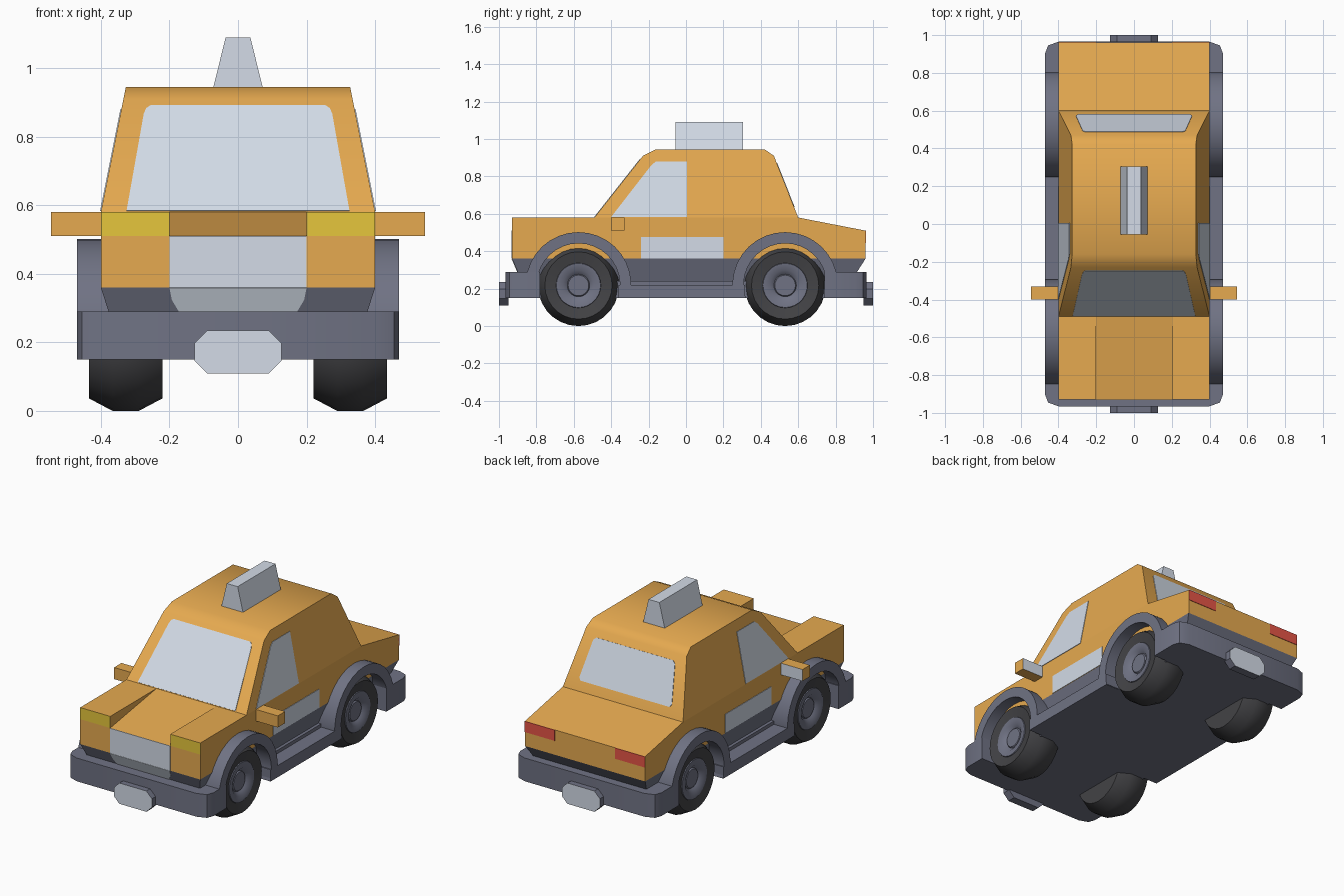
import bpy, bmesh, math
from mathutils import Vector

if "Cube" in bpy.data.objects:
    bpy.data.objects.remove(bpy.data.objects["Cube"])


def mat(name, r, g, b):
    m = bpy.data.materials.new(name)
    m.diffuse_color = (r, g, b, 1)
    m.use_nodes = True
    m.node_tree.nodes["Principled BSDF"].inputs["Base Color"].default_value = m.diffuse_color
    return m


ORANGE = mat("orange_paint", 0.79, 0.40, 0.08)
GREY = mat("dark_grey_trim", 0.162, 0.171, 0.231)
LIGHT = mat("pale_glass", 0.66, 0.72, 0.81)
BLACK = mat("tyre_black", 0.056, 0.056, 0.061)
YELLOW = mat("headlight_yellow", 0.79, 0.565, 0.045)
RED = mat("taillight_red", 0.79, 0.09, 0.062)


def build(name, rings, mats, rule=None, smooth=False, mirror=False):
    """Skin a list of equal-length closed 3D loops and cap both ends."""
    bm = bmesh.new()
    loops = [[bm.verts.new(p) for p in ring] for ring in rings]
    n = len(loops[0])
    for a, b in zip(loops, loops[1:]):
        for i in range(n):
            j = (i + 1) % n
            bm.faces.new((a[i], a[j], b[j], b[i]))
    bm.faces.new(loops[0][::-1])
    bm.faces.new(loops[-1])
    bmesh.ops.recalc_face_normals(bm, faces=bm.faces)
    for f in bm.faces:
        f.smooth = smooth
        if rule:
            f.material_index = rule(f)
    me = bpy.data.meshes.new(name)
    bm.to_mesh(me)
    bm.free()
    for m in mats:
        me.materials.append(m)
    if smooth:
        me.set_sharp_from_angle(angle=math.radians(35))
    ob = bpy.data.objects.new(name, me)
    bpy.context.collection.objects.link(ob)
    if mirror:
        ob.modifiers.new("mirror", 'MIRROR').use_mirror_merge = False
    return ob


def side_prism(name, yz, x0, x1, mats, **kw):
    return build(name, [[(x, y, z) for y, z in yz] for x in (x0, x1)], mats, **kw)


def box(name, x, y, z, mats, **kw):
    yz = [(y[0], z[0]), (y[1], z[0]), (y[1], z[1]), (y[0], z[1])]
    return side_prism(name, yz, x[0], x[1], mats, **kw)


def plate(name, pts, m, mirror=False):
    """Thin painted plate lying on the plane of its points."""
    pts = [Vector(p) for p in pts]
    nrm = Vector()
    for a, b in zip(pts, pts[1:] + pts[:1]):
        nrm += a.cross(b)
    nrm = nrm.normalized() * 0.003
    return build(name, [[p - nrm for p in pts], [p + nrm for p in pts]], [m], mirror=mirror)


def both(half):
    """Complete a right-hand outline (x, ...) with its mirror image."""
    return half + [(-p[0],) + tuple(p[1:]) for p in reversed(half)]


# Lower body, with sloping centre hood and boot
side_prism("lower_body", [(-.93, .36), (-.93, .51), (-.49, .58), (.60, .58), (.96, .51), (.96, .36)],
           -.40, .40, [ORANGE])

# Raised hood sides with yellow headlight fronts
side_prism("hood_side", [(-.93, .51), (-.93, .58), (-.49, .58)], .20, .40, [ORANGE, YELLOW],
           rule=lambda f: int(f.normal.y < -.9), mirror=True)

# Tapered cabin
half_w = lambda z: .40 - .2 * (z - .58)
cab = [(-.49, .58), (-.23, .91), (-.16, .945), (.42, .945), (.47, .91), (.60, .58)]
build("cabin", [[(s * half_w(z), y, z) for y, z in cab] for s in (-1, 1)], [ORANGE], smooth=True)

# Tapered dark underbody
under = [(.36, .40, -.93, .96), (.22, .355, -.87, .87)]
build("underbody", [[(-w, a, z), (w, a, z), (w, b, z), (-w, b, z)] for z, w, a, b in under], [GREY])

# Windows
front_y = lambda z: -.49 + (z - .58) * .26 / .33
rear_y = lambda z: .60 - (z - .58) * .13 / .33
plate("windscreen", [(x, front_y(z), z) for x, z in
                     both([(.325, .583), (.275, .865), (.268, .882), (.255, .89)])], LIGHT)
plate("rear_window", [(x, rear_y(z), z) for x, z in
                      both([(.295, .635), (.308, .65), (.272, .855), (.255, .87)])], LIGHT)
plate("side_window", [(half_w(z), y, z) for y, z in
                      [(-.40, .583), (0.005, .583), (0.005, .88), (-.16, .88), (-.185, .86)]], LIGHT, mirror=True)

# Door panels, grille and taillights
plate("door_panel", [(.40, y, z) for y, z in [(-.24, .362), (.20, .362), (.20, .475), (-.24, .475)]],
      LIGHT, mirror=True)
plate("grille", [(x, -.93, z) for x, z in both([(.20, .36), (.20, .51)])], LIGHT)
plate("grille_lower", [(x, -.93 + (.36 - z) * .43, z) for x, z in
                       both([(.20, .36), (.193, .325), (.172, .29)])], LIGHT)
plate("taillight", [(x, .96, z) for x, z in [(.20, .445), (.40, .445), (.40, .51), (.20, .51)]],
      RED, mirror=True)

# Wing mirrors with pale rear faces
box("wing_mirror", (.39, .545), (-.40, -.33), (.51, .58), [ORANGE, LIGHT],
    rule=lambda f: int(f.normal.y > .9), mirror=True)

# Roof sign
build("roof_sign", [[(x, y, z) for x, z in both([(.073, .94), (.036, 1.09)])] for y in (-.055, .305)], [LIGHT])

# Bumpers and number plates, front and rear
for s, end in ((-1, "front"), (1, "rear")):
    inner = .78 if s < 0 else .74
    plan = both([(.47, inner), (.47, .905), (.455, .945), (.40, .965)])
    build(end + "_bumper", [[(x, s * y, z) for x, y in plan] for z in (.15, .29)], [GREY], smooth=True)
    octagon = both([(.09, .11), (.127, .147), (.127, .198), (.09, .235)])
    build(end + "_number_plate", [[(x, s * y, z) for x, z in octagon] for y in (.95, 1.0)],
          [GREY, LIGHT], rule=lambda f, s=s: int(f.normal.y * s > .9))

# Floor and sills
box("floor", (-.38, .38), (-.80, .76), (.15, .24), [GREY])
box("sill", (-.47, .47), (-.36, .315), (.15, .22), [GREY])

# Wheel arches and wheels
WZ, SEG = .217, 28
tread = [(.17, .22), (.18, .22), (.217, .29), (.217, .365), (.18, .435), (.12, .423),
         (.118, .428), (.082, .424), (.06, .405), (.055, .412), (.01, .412)]
for wy, end in ((-.575, "front"), (.53, "rear")):
    angles = [math.radians(-18 + 216 * i / 20) for i in range(21)]
    arch = [(wy + .282 * math.cos(a), max(.15, .22 + .282 * math.sin(a))) for a in angles]
    arch += [(wy + .222 * math.cos(a), .22 + .222 * math.sin(a)) for a in reversed(angles)]
    side_prism(end + "_wheel_arch", arch, .33, .47, [GREY], smooth=True, mirror=True)
    rings = [[(x, wy + r * math.cos(k * math.tau / SEG), WZ + r * math.sin(k * math.tau / SEG))
              for k in range(SEG)] for r, x in tread]

    def is_rim(f, wy=wy):
        r = max(math.hypot(v.co.y - wy, v.co.z - WZ) for v in f.verts)
        return int(r < .121 and f.calc_center_median().x > .3)
    build(end + "_wheel", rings, [BLACK, GREY], rule=is_rim, smooth=True, mirror=True)
